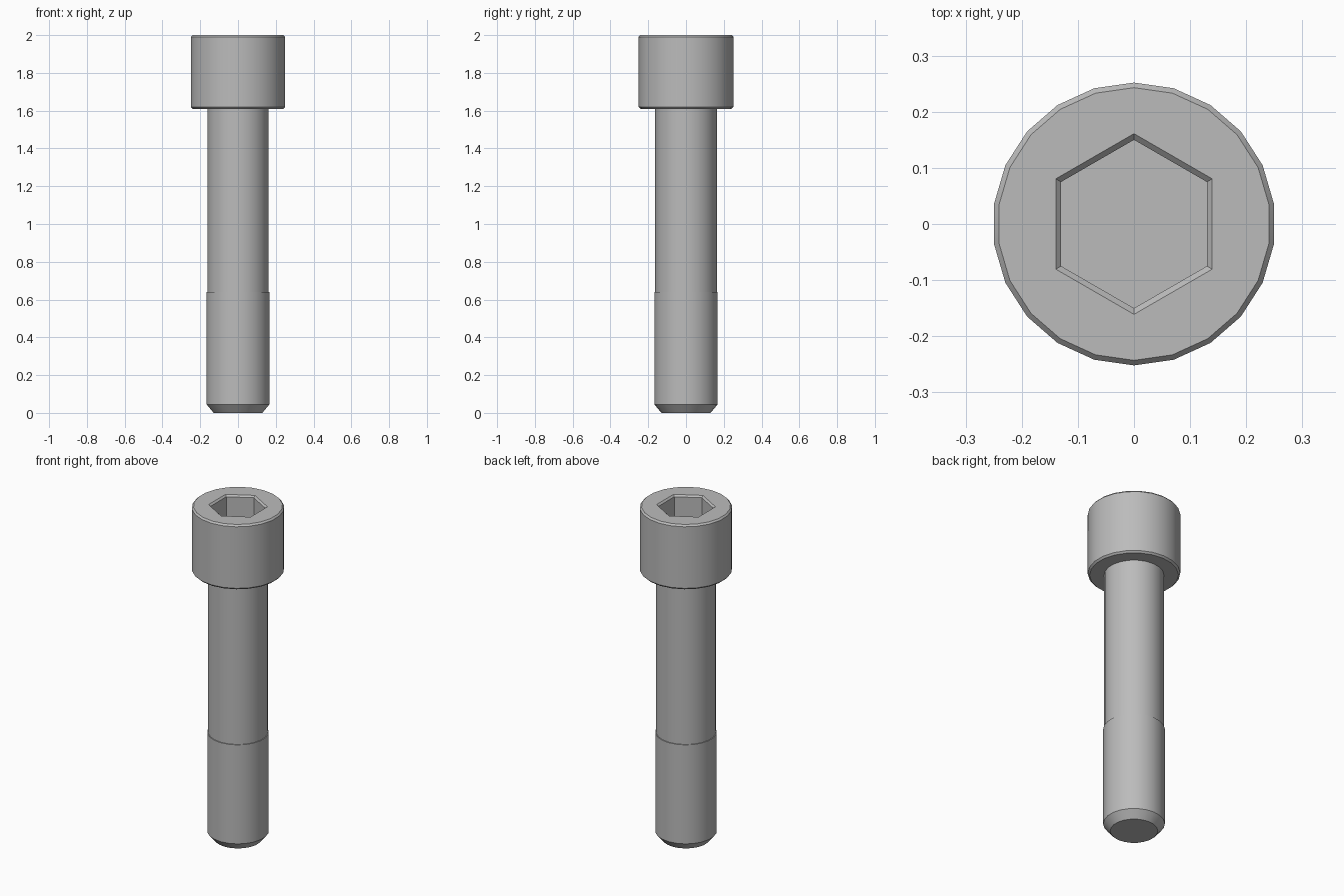
import bpy, bmesh
from math import sin, cos, pi, radians

if "Cube" in bpy.data.objects:
    bpy.data.objects.remove(bpy.data.objects["Cube"], do_unlink=True)

SIDES = 22

steel = bpy.data.materials.new("grey steel")
steel.use_nodes = True
GREY = (0.5, 0.5, 0.5, 1)
steel.diffuse_color = GREY
steel.node_tree.nodes["Principled BSDF"].inputs["Base Color"].default_value = GREY


def loft(bm, profile, sides):
    """Stack rings of (radius, height), with a corner towards +y; return all rings."""
    rings = []
    for r, z in profile:
        rings.append([bm.verts.new((r * sin(2 * pi * i / sides), r * cos(2 * pi * i / sides), z))
                      for i in range(sides)])
    for a, b in zip(rings, rings[1:]):
        for i in range(sides):
            j = (i + 1) % sides
            bm.faces.new((a[i], a[j], b[j], b[i]))
    return rings


def ring_edges(bm, ring):
    return [bm.edges.get((ring[i - 1], ring[i])) for i in range(len(ring))]


def finish(bm, name):
    bmesh.ops.recalc_face_normals(bm, faces=bm.faces[:])
    mesh = bpy.data.meshes.new(name)
    bm.to_mesh(mesh)
    bm.free()
    mesh.materials.append(steel)
    obj = bpy.data.objects.new(name, mesh)
    bpy.context.collection.objects.link(obj)
    bpy.ops.object.select_all(action='DESELECT')
    obj.select_set(True)
    bpy.context.view_layer.objects.active = obj
    bpy.ops.object.shade_smooth_by_angle(angle=radians(30))


# Head: chamfered cylinder with a hexagonal socket
bm = bmesh.new()
wall = loft(bm, [(0.164, 1.61), (0.242, 1.61), (0.252, 1.62), (0.252, 1.99), (0.243, 2)], SIDES)
socket = loft(bm, [(0.161, 2), (0.15, 1.99), (0.15, 1.8)], 6)
bm.faces.new(socket[-1])
bm.faces.new(wall[0])
bmesh.ops.triangle_fill(bm, use_beauty=True,
                        edges=ring_edges(bm, wall[-1]) + ring_edges(bm, socket[0]))
finish(bm, "socket_head")

# Shank: plain upper length, slightly wider threaded length, bevelled tip
bm = bmesh.new()
shank = loft(bm, [(0.13, 0), (0.168, 0.045), (0.168, 0.64), (0.163, 0.64), (0.163, 1.61)], SIDES)
bm.faces.new(shank[0])
finish(bm, "shank")
